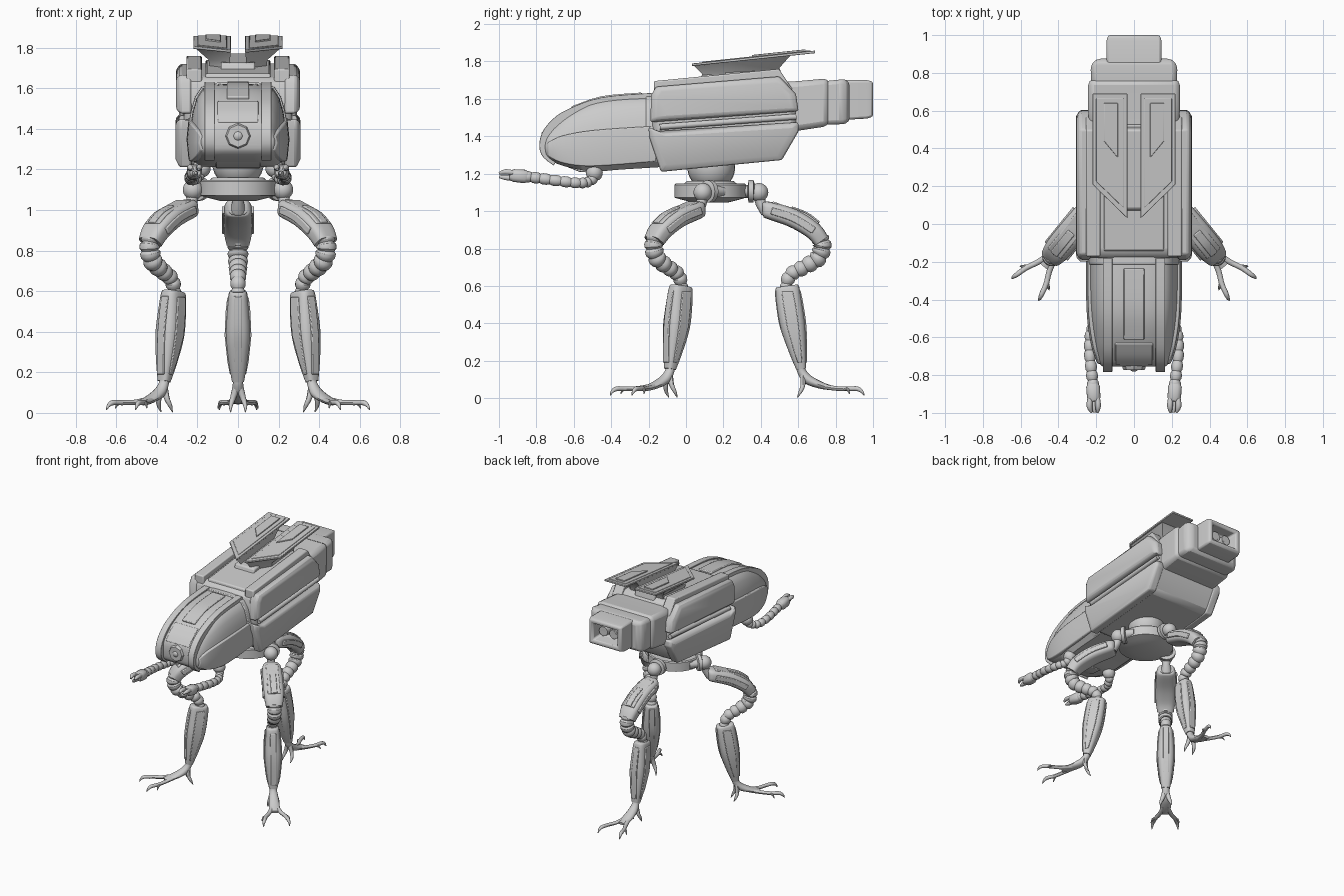
import bpy, bmesh, math
from mathutils import Vector as V, Matrix

I = Matrix.Identity(4)


def loft(name, rings, M=I, bevel=0.0, mirror=False, angle=38):
    bm = bmesh.new()
    rows = [[bm.verts.new(M @ V(p)) for p in r] for r in rings]
    n = len(rows[0])
    for a, b in zip(rows, rows[1:]):
        for i in range(n):
            bm.faces.new((a[i], a[(i + 1) % n], b[(i + 1) % n], b[i]))
    bm.faces.new(rows[0][::-1])
    bm.faces.new(rows[-1])
    bmesh.ops.recalc_face_normals(bm, faces=bm.faces)
    me = bpy.data.meshes.new(name)
    bm.to_mesh(me)
    bm.free()
    me.shade_smooth()
    me.set_sharp_from_angle(angle=math.radians(angle))
    ob = bpy.data.objects.new(name, me)
    bpy.context.collection.objects.link(ob)
    if bevel:
        m = ob.modifiers.new("bevel", 'BEVEL')
        m.width, m.segments, m.limit_method = bevel, 2, 'ANGLE'
        m.angle_limit = math.radians(35)
    if mirror:
        m = ob.modifiers.new("mirror", 'MIRROR')
        m.use_clip, m.use_mirror_merge = False, False
    return ob


def spline(pts, k):
    # Catmull-Rom through tuples of any length
    out = []
    for i in range(len(pts) - 1):
        a, b, c, d = (pts[min(max(i + j, 0), len(pts) - 1)] for j in (-1, 0, 1, 2))
        for s in range(k):
            t = s / k
            out.append(tuple(q + .5 * t * (r - p + t * (2*p - 5*q + 4*r - w + t * (3*(q - r) + w - p)))
                             for p, q, r, w in zip(a, b, c, d)))
    return out + [tuple(pts[-1])]


def sweep(name, pts, n=16, p=2.0, **kw):
    # pts: (x, y, z, half width, half depth); superellipse section
    rings = []
    for i, q in enumerate(pts):
        t = (V(pts[min(i + 1, len(pts) - 1)][:3]) - V(pts[max(i - 1, 0)][:3])).normalized()
        s = V((1, 0, 0))
        s = (s - t * s.dot(t)).normalized()
        u = t.cross(s)
        ring = []
        for j in range(n):
            c, e = math.cos(math.tau * j / n), math.sin(math.tau * j / n)
            f = (abs(c) ** p + abs(e) ** p) ** (-1 / p)
            ring.append(V(q[:3]) + s * (c * f * q[3]) + u * (e * f * q[4]))
        rings.append(ring)
    return loft(name, rings, **kw)


def ball(name, c, r, **kw):
    return sweep(name, [(c[0], c[1], c[2] - r * math.cos(a), r * math.sin(a), r * math.sin(a))
                        for a in [.05 + (math.pi - .1) * i / 14 for i in range(15)]], 24, **kw)


def beads(name, path, count, **kw):
    # segmented hose: bulging barrel for each segment
    sm = spline(path, count * 4 // (len(path) - 1) + 1)
    pts = []
    for i, q in enumerate(sm):
        f = (.82, 1, 1.04, 1)[i % 4]
        pts.append(q[:3] + (q[3] * f, q[3] * f))
    return sweep(name, pts, 18, angle=30, **kw)


def prism(name, prof, x0, x1, inset=1.0, step=0.0, **kw):
    # (y, z) profile extruded along x, optionally chamfered at the outer side
    c = [sum(q[k] for q in prof) / len(prof) for k in (0, 1)]
    rings = [[(x0, y, z) for y, z in prof], [(x1, y, z) for y, z in prof]]
    if step:
        rings.append([(x1 + step, c[0] + (y - c[0]) * (1 - (1 - inset) * .35), c[1] + (z - c[1]) * inset)
                      for y, z in prof])
    return loft(name, rings, **kw)


def strip(name, path, x0, x1, up, depth=.04, k=4, **kw):
    # raised band following a (y, z) path
    pts = spline(path, k)
    rings = []
    for i, q in enumerate(pts):
        t = (V(pts[min(i + 1, len(pts) - 1)]) - V(pts[max(i - 1, 0)])).normalized()
        ny, nz = t.y, -t.x
        rings.append([(x, q[0] + ny * h, q[1] + nz * h)
                      for x, h in ((x0, -depth), (x0, up), (x1, up), (x1, -depth))])
    return loft(name, rings, **kw)


def rect(y, w, z0, z1):
    return [(-w, y, z0), (w, y, z0), (w, y, z1), (-w, y, z1)]


# main hull, deck and side armour
prism("hull_core", [(-.18, 1.45), (-.12, 1.215), (.505, 1.275), (.595, 1.43), (.58, 1.625), (.5, 1.725),
                    (-.16, 1.655), (-.18, 1.62)], -.265, .265, bevel=.03)
prism("hull_upper_armour", [(-.19, 1.475), (-.187, 1.62), (-.16, 1.665), (.5, 1.72), (.588, 1.626), (.602, 1.535),
                            (.56, 1.53), (-.12, 1.48)], .23, .285, .8, .02, bevel=.01, mirror=True)
prism("hull_lower_armour", [(-.2, 1.45), (-.198, 1.40), (-.134, 1.21), (.513, 1.273), (.604, 1.43), (.6, 1.475),
                            (-.13, 1.42)], .23, .287, .78, .02, bevel=.01, mirror=True)
sweep("hull_side_rod", [(.275, -.14, 1.45, .016, .016), (.275, .59, 1.505, .016, .016)], mirror=True)
prism("shoulder_rail", [(-.17, 1.6), (-.172, 1.695), (.497, 1.76), (.57, 1.65), (.55, 1.6)],
      .178, .255, bevel=.008, mirror=True)
prism("deck_plate", [(-.15, 1.62), (-.14, 1.672), (.47, 1.74), (.49, 1.66)], -.16, .16, bevel=.008)
prism("deck_spine", [(.06, 1.66), (.08, 1.725), (.5, 1.772), (.52, 1.68)], -.085, .085, bevel=.01)

# stepped rear exhaust with hollow end
loft("rear_block_wide", [rect(.5, .235, 1.42, 1.69), rect(.6, .243, 1.43, 1.695), rect(.765, .243, 1.455, 1.71)],
     bevel=.03)
loft("rear_block_mid", [rect(.7, .225, 1.46, 1.69), rect(.84, .23, 1.465, 1.705), rect(.875, .2, 1.475, 1.695)],
     bevel=.025)
loft("rear_exhaust", [rect(.8, .145, 1.485, 1.70), rect(.97, .145, 1.495, 1.70), rect(1, .138, 1.505, 1.692),
                      rect(1, .105, 1.535, 1.662), rect(.91, .09, 1.55, 1.65)], bevel=.012)
for s in (-1, 1):
    sweep("exhaust_nozzle", [(s * .045, .9, 1.6, .036, .036), (s * .045, .955, 1.6, .036, .036),
                             (s * .045, .956, 1.6, .024, .024), (s * .045, .93, 1.6, .02, .02)], 20)

# twin dorsal plates on flared pedestals
plate = [(.035, .69), (.22, .69), (.22, .21), (.035, .03)]
panel = [(.085, .64), (.16, .64), (.16, .44), (.085, .35)]
frame = [(.055, .665), (.2, .665), (.2, .225), (.055, .085)]
slope = lambda q, h: [(x, y, 1.775 + .105 * (y - .03) + h) for x, y in q]
loft("dorsal_plate", [slope(plate, 0), slope(plate, .014)], bevel=.003, mirror=True)
loft("dorsal_plate_frame", [slope(frame, .01), slope(frame, .018)], bevel=.003, mirror=True)
loft("dorsal_plate_panel", [slope(panel, .015), slope(panel, .026)], bevel=.003, mirror=True)
loft("dorsal_pedestal", [[(.04, .48, 1.71), (.14, .48, 1.71), (.14, .22, 1.69), (.04, .1, 1.68)],
                         [(.04, .49, 1.755), (.145, .49, 1.755), (.145, .21, 1.74), (.04, .085, 1.735)],
                         slope([(.036, .56), (.21, .56), (.21, .215), (.036, .04)], .003)], mirror=True)

# head shell
half = [(0, 1), (.3, 1), (.55, .985), (.72, .94), (.85, .82), (.93, .65), (1, .4), (1, .25), (.95, .08), (.8, 0), (.4, 0)]
sect = half + [(0, 0)] + [(-a, b) for a, b in half[:0:-1]]
head = spline([(-.14, 1.235, 1.625, .24), (-.35, 1.222, 1.615, .24), (-.5, 1.212, 1.592, .232),
               (-.63, 1.235, 1.535, .213), (-.71, 1.262, 1.475, .193), (-.745, 1.29, 1.435, .178),
               (-.755, 1.32, 1.40, .16)], 5)
loft("head_shell", [[(a * w, y, z0 + b * (z1 - z0)) for a, b in sect] for y, z0, z1, w in head])
strip("head_ridge", [(-.18, 1.618), (-.45, 1.594), (-.63, 1.53), (-.72, 1.465), (-.765, 1.39), (-.762, 1.31),
                     (-.70, 1.255)], .115, .165, .014, .06, bevel=.008, mirror=True)
strip("head_top_panel", [(-.235, 1.622), (-.45, 1.602), (-.61, 1.548)], -.055, .055, .012, bevel=.006)
strip("head_brow", [(-.63, 1.535), (-.70, 1.482), (-.745, 1.43)], -.1, .1, .006, bevel=.006)
cheek = spline([(-.16, .243, 1.265, 1.455), (-.4, .243, 1.245, 1.44), (-.55, .233, 1.24, 1.425),
                (-.67, .21, 1.26, 1.40), (-.74, .183, 1.295, 1.365)], 4)
loft("head_cheek_plate", [[(w - .05, y, a), (w, y, a), (w + .01, y, (a + b) / 2), (w, y, b), (w - .05, y, b)]
                          for y, w, a, b in cheek], bevel=.006, mirror=True)
loft("head_rear_collar", [[(a * w, y, 1.235 + b * .395) for a, b in sect] for y, w in ((-.215, .247), (-.12, .25))],
     bevel=.006)
sweep("eye_socket", [(0, y, 1.365, r, r) for y, r in ((-.7, .075), (-.765, .06), (-.772, .055), (-.773, .04),
                                                     (-.755, .034))], 8, angle=25)
ball("eye_lens", (0, -.752, 1.365), .03)
prism("chin_plate", [(-.72, 1.27), (-.74, 1.30), (-.68, 1.28), (-.5, 1.25), (-.5, 1.205), (-.57, 1.21)],
      -.11, .11, bevel=.006)

# turret neck and hip ring
ball("neck_dome", (0, .135, 1.235), .128)
sweep("hip_ring", [(0, .13, z, r, r) for z, r in ((1.045, .09), (1.06, .15), (1.07, .185), (1.072, .192), (1.14, .192),
                                                  (1.147, .185), (1.148, .14), (1.16, .125))], 40, angle=25)

# grasping arms under the head
ball("arm_shoulder", (.18, -.49, 1.205), .045, mirror=True)
beads("arm_hose", [(.18, -.47, 1.2, .028), (.2, -.515, 1.16, .028), (.228, -.57, 1.15, .028),
                   (.235, -.67, 1.16, .029), (.225, -.78, 1.175, .03), (.215, -.86, 1.185, .03)], 9, mirror=True)
sweep("arm_hand", [(.218, -.84, 1.183, .025, .025), (.217, -.86, 1.185, .036, .036), (.213, -.92, 1.19, .036, .034),
                   (.211, -.94, 1.192, .026, .026)], 16, 3, mirror=True)
for dx, dz in ((-.018, .012), (.02, .012), (0, -.018)):
    sweep("arm_finger", spline([(.212 + dx, -.92, 1.192 + dz, .014, .014), (.212 + dx * 1.2, -.965, 1.198 + dz, .015, .015),
                                (.208 + dx * .8, -.998, 1.194 + dz * .6, .007, .007)], 3), 10, mirror=True)


# one leg, built bending along local +y from the hip, then turned into place
def leg(name, x, y, ang, mirror):
    kw = dict(M=Matrix.Translation((x, y, 0)) @ Matrix.Rotation(ang, 4, 'Z'), mirror=mirror)
    P = lambda q: [(0,) + t for t in q]
    ball(name + "_hip_ball", (0, 0, 1.1), .05, **kw)
    sweep(name + "_hip_mount", P([(-.12, 1.105, .045, .035), (-.06, 1.105, .045, .035), (-.055, 1.105, .065, .06),
                                  (-.03, 1.105, .065, .06), (-.025, 1.105, .035, .035), (.0, 1.1, .03, .03)]), 20, **kw)
    sweep(name + "_hip_neck", P([(0, 1.08, .03, .03), (.01, 1.04, .028, .028), (.04, .995, .04, .032)]), **kw)
    sweep(name + "_thigh", spline(P([(.02, 1.01, .045, .034), (.05, 1.005, .066, .046), (.18, .963, .072, .05),
                                     (.285, .90, .07, .048), (.335, .84, .058, .042)]), 4), 24, 3.5, **kw)
    top = [(.315, .93), (.25, .978), (.17, 1.008), (.07, 1.043)]
    strip(name + "_thigh_plate", top, -.045, .045, .01, bevel=.006, **kw)
    strip(name + "_thigh_inlay", top[:3], -.022, .022, .018, bevel=.005, **kw)
    for s in (-1, 1):
        strip(name + "_thigh_side", [(.3, .905), (.19, .972), (.07, 1.012)], s * .055, s * .079, .008, .03,
              bevel=.005, **kw)
    beads(name + "_knee_hose", P([(.325, .86, .046), (.338, .81, .05), (.312, .745, .047), (.235, .698, .042),
                                  (.165, .655, .038), (.145, .585, .034)]), 8, **kw)
    # shin shell and ridges
    sweep(name + "_shin", spline(P([(.15, .60, .036, .055), (.152, .585, .046, .064), (.163, .5, .055, .068),
                                    (.182, .38, .06, .066), (.207, .25, .046, .046), (.226, .155, .03, .026)]), 4),
          24, 3.2, **kw)
    strip(name + "_shin_front", [(.25, .19), (.247, .37), (.23, .5), (.214, .575)], -.022, .022, .008, .03,
          bevel=.004, **kw)
    strip(name + "_shin_back", [(.09, .575), (.1, .48), (.118, .38), (.165, .25)], -.02, .02, .006, .03,
          bevel=.004, **kw)
    for s in (-1, 1):
        loft(name + "_shin_side", [[(s * w, c - h, z), (s * w, c + h, z), (s * (w - .02), c + h, z),
                                    (s * (w - .02), c - h, z)] for z, c, w, h in
                                   ((.57, .152, .053, .03), (.5, .163, .061, .033), (.38, .182, .066, .032),
                                    (.25, .207, .052, .02), (.19, .219, .04, .012))], bevel=.004, **kw)
    # clawed foot
    sweep(name + "_foot", spline(P([(.222, .175, .026, .024), (.23, .14, .026, .024), (.265, .098, .034, .026),
                                    (.34, .066, .038, .018), (.405, .052, .03, .01)]), 4), 16, **kw)
    for s in (-1, 1):
        sweep(name + "_toe", spline([(s * .012, .33, .065, .018, .015), (s * .04, .41, .052, .015, .013),
                                     (s * .068, .47, .05, .014, .013), (s * .083, .525, .05, .013, .013),
                                     (s * .09, .55, .036, .009, .009), (s * .092, .563, .014, .002, .002)], 4), 10, **kw)
        sweep(name + "_toe_spur", spline([(s * .06, .455, .05, .01, .01), (s * .088, .475, .045, .008, .008),
                                          (s * .1, .485, .022, .002, .002)], 3), 8, **kw)
        sweep(name + "_heel_claw", spline([(s * .01, .235, .12, .018, .016), (s * .026, .235, .07, .014, .013),
                                           (s * .036, .222, .035, .01, .01), (s * .036, .205, .004, .002, .002)], 4),
              10, **kw)


leg("rear_leg", 0, .39, 0, False)
leg("front_leg", .222, .09, -math.atan2(.63, -.777), True)
